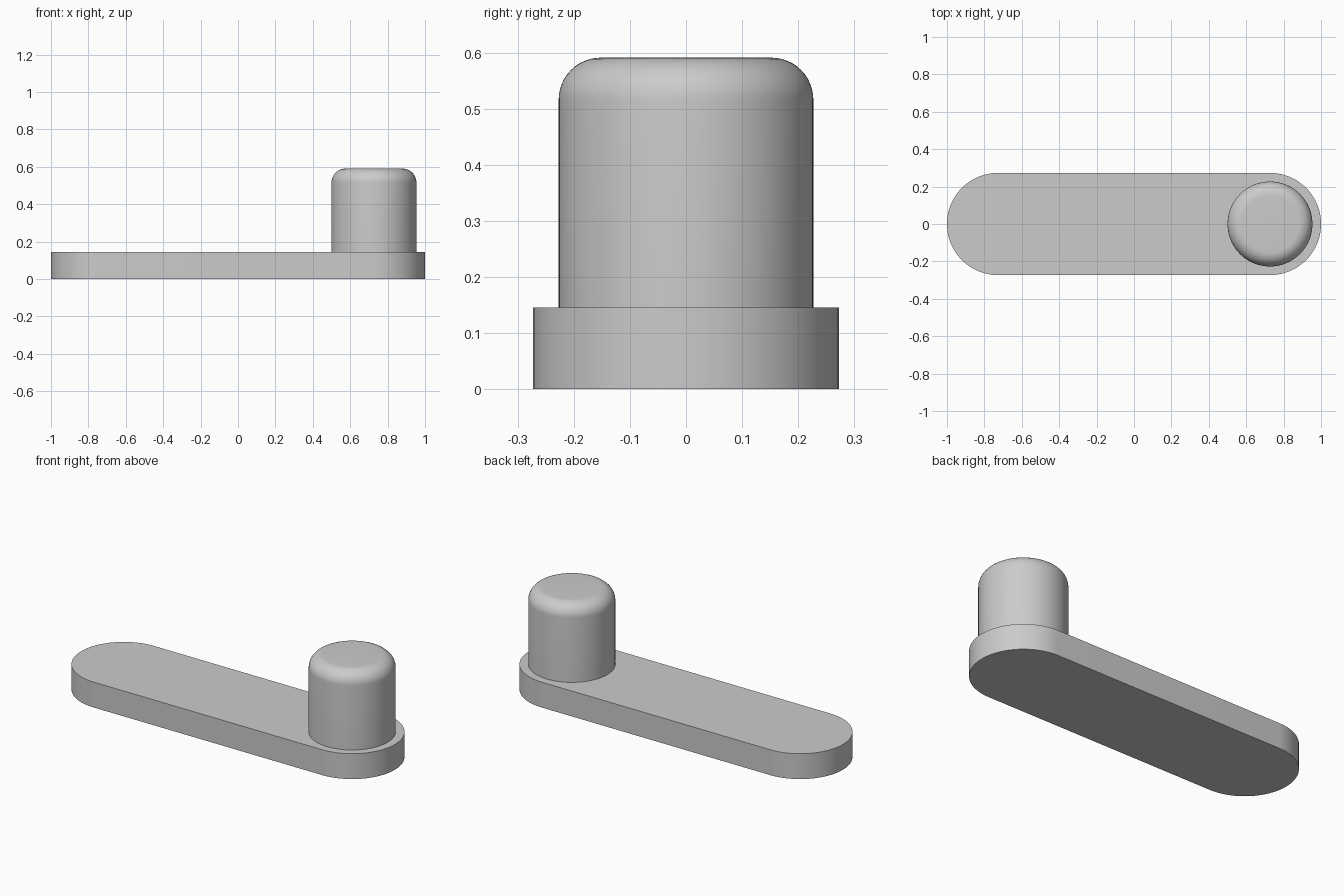
import bpy
import bmesh
from math import pi, sin, cos

cube = bpy.data.objects.get("Cube")
if cube:
    bpy.data.objects.remove(cube, do_unlink=True)

ARM_RADIUS, ARM_HEIGHT = 0.273, 0.146
PIVOT_X = 1 - ARM_RADIUS
KNOB_RADIUS, KNOB_TOP, FILLET = 0.227, 0.591, 0.075

grey = bpy.data.materials.new("plain grey")
grey.use_nodes = True
colour = (0.6, 0.6, 0.6, 1)
grey.diffuse_color = colour
grey.node_tree.nodes["Principled BSDF"].inputs["Base Color"].default_value = colour


def arc(cx, cy, radius, start, end, steps):
    """Points along a circular arc."""
    angles = [start + (end - start) * i / steps for i in range(steps + 1)]
    return [(cx + radius * cos(a), cy + radius * sin(a)) for a in angles]


def finish(bm, name):
    bmesh.ops.recalc_face_normals(bm, faces=bm.faces[:])
    mesh = bpy.data.meshes.new(name)
    bm.to_mesh(mesh)
    bm.free()
    mesh.materials.append(grey)
    obj = bpy.data.objects.new(name, mesh)
    bpy.context.collection.objects.link(obj)
    bpy.ops.object.select_all(action='DESELECT')
    obj.select_set(True)
    bpy.context.view_layer.objects.active = obj
    bpy.ops.object.shade_smooth_by_angle(angle=pi / 6)
    return obj


# Flat arm with two rounded ends
outline = (arc(PIVOT_X, 0, ARM_RADIUS, -pi / 2, pi / 2, 48)
           + arc(-PIVOT_X, 0, ARM_RADIUS, pi / 2, 3 * pi / 2, 48))
bm = bmesh.new()
face = bm.faces.new([bm.verts.new((x, y, 0)) for x, y in outline])
extruded = bmesh.ops.extrude_face_region(bm, geom=[face], use_keep_orig=True)
top = [v for v in extruded["geom"] if isinstance(v, bmesh.types.BMVert)]
bmesh.ops.translate(bm, verts=top, vec=(0, 0, ARM_HEIGHT))
finish(bm, "arm")

# Round knob with a filleted rim, standing on the arm
bm = bmesh.new()
bmesh.ops.create_cone(bm, cap_ends=True, segments=96, radius1=KNOB_RADIUS,
                      radius2=KNOB_RADIUS, depth=KNOB_TOP - ARM_HEIGHT)
rim = [e for e in bm.edges if all(v.co.z > 0 for v in e.verts)]
bmesh.ops.bevel(bm, geom=rim, offset=FILLET, offset_type='OFFSET',
                segments=12, profile=0.5, affect='EDGES')
knob = finish(bm, "knob")
knob.location = (PIVOT_X, 0, (KNOB_TOP + ARM_HEIGHT) / 2)
